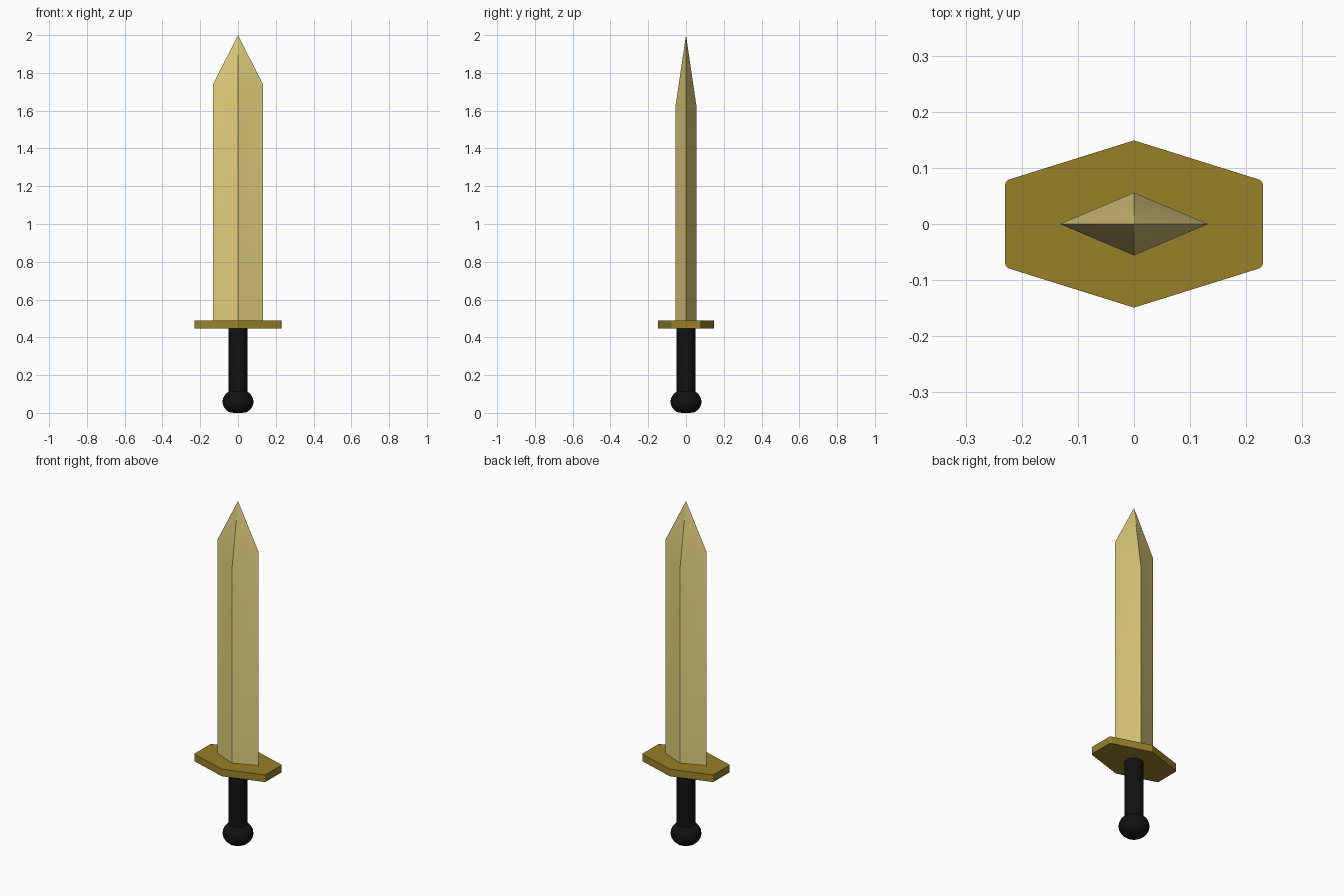
import bpy, bmesh, math

if "Cube" in bpy.data.objects:
    bpy.data.objects.remove(bpy.data.objects["Cube"])


def material(name, rgb):
    m = bpy.data.materials.new(name)
    m.diffuse_color = (*rgb, 1)
    m.use_nodes = True
    m.node_tree.nodes["Principled BSDF"].inputs["Base Color"].default_value = m.diffuse_color
    return m


def finish(name, bm, mat, angle):
    bmesh.ops.recalc_face_normals(bm, faces=bm.faces[:])
    me = bpy.data.meshes.new(name)
    bm.to_mesh(me)
    bm.free()
    me.materials.append(mat)
    ob = bpy.data.objects.new(name, me)
    bpy.context.collection.objects.link(ob)
    bpy.ops.object.select_all(action='DESELECT')
    ob.select_set(True)
    bpy.context.view_layer.objects.active = ob
    if angle:
        bpy.ops.object.shade_smooth_by_angle(angle=math.radians(angle))
    return ob


gold = material("pale_gold", (0.75, 0.61, 0.2))
bronze = material("dark_gold", (0.31, 0.22, 0.022))
black = material("black_grip", (0.006, 0.006, 0.006))

# Blade: diamond section, cutting edges run higher than the ridges, pointed tip
bm = bmesh.new()
section = [(0.132, 0, 1.74), (0, 0.056, 1.62), (-0.132, 0, 1.74), (0, -0.056, 1.62)]
low = [bm.verts.new((x, y, 0.488)) for x, y, z in section]
high = [bm.verts.new(p) for p in section]
tip = bm.verts.new((0, 0, 2))
bm.faces.new(low)
for i in range(4):
    j = (i + 1) % 4
    bm.faces.new((low[i], low[j], high[j], high[i]))
    bm.faces.new((high[i], high[j], tip))
finish("blade", bm, gold, 15)

# Guard: hexagonal plate with the four outer corners eased
bm = bmesh.new()
outline = [(0.23, -0.077), (0.23, 0.077), (0, 0.149), (-0.23, 0.077), (-0.23, -0.077), (0, -0.149)]
plate = bm.faces.new([bm.verts.new((x, y, 0.447)) for x, y in outline])
ext = bmesh.ops.extrude_face_region(bm, geom=[plate])
bmesh.ops.translate(bm, vec=(0, 0, 0.042),
                    verts=[v for v in ext["geom"] if isinstance(v, bmesh.types.BMVert)])
if not plate.is_valid or len(bm.faces) < 8:
    bm.verts.ensure_lookup_table()
    bm.faces.new([v for v in bm.verts if v.co.z < 0.46])
corners = [e for e in bm.edges
           if abs(e.verts[0].co.z - e.verts[1].co.z) > 0.01 and abs(e.verts[0].co.x) > 0.1]
bmesh.ops.bevel(bm, geom=corners, offset=0.008, segments=3, profile=0.5, affect='EDGES')
finish("guard", bm, bronze, 0)

# Grip with rounded pommel, turned from one profile
bm = bmesh.new()
profile = [(0, 0), (0.035, 0.001), (0.052, 0.007), (0.067, 0.02), (0.078, 0.038), (0.082, 0.057),
           (0.08, 0.073), (0.073, 0.09), (0.062, 0.103), (0.05, 0.112), (0.05, 0.45), (0, 0.45)]
verts = [bm.verts.new((r, 0, z)) for r, z in profile]
edges = [bm.edges.new(p) for p in zip(verts, verts[1:])]
bmesh.ops.spin(bm, geom=verts + edges, cent=(0, 0, 0), axis=(0, 0, 1),
               angle=2 * math.pi, steps=32)
bmesh.ops.remove_doubles(bm, verts=bm.verts[:], dist=0.0001)
finish("grip_and_pommel", bm, black, 35)
